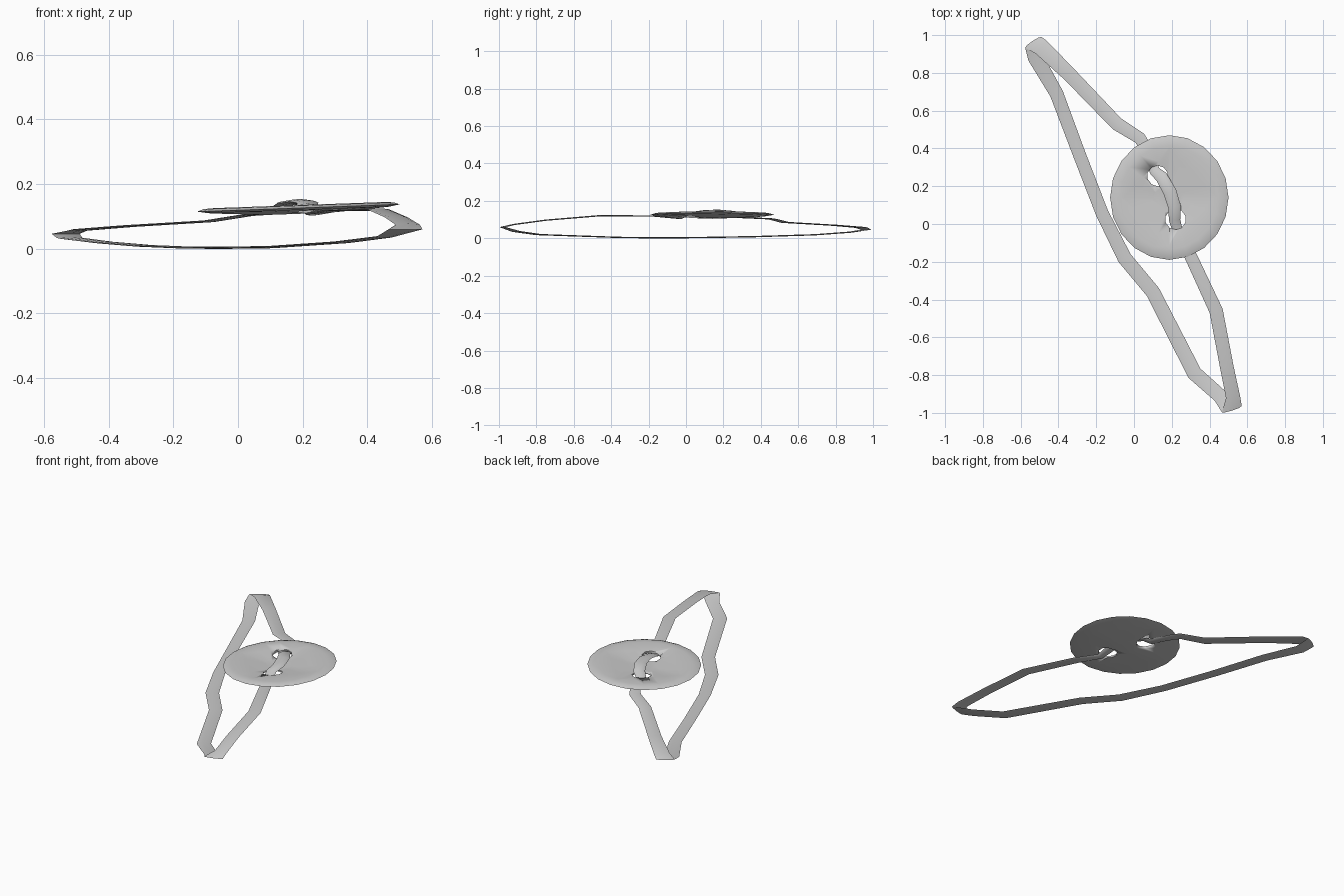
import bpy, bmesh, math
from mathutils import Vector, Matrix

default = bpy.data.objects.get("Cube")
if default:
    bpy.data.objects.remove(default, do_unlink=True)

grey = bpy.data.materials.new("light_grey")
grey.use_nodes = True
GREY = (0.6, 0.6, 0.6, 1)
grey.diffuse_color = GREY
grey.node_tree.nodes["Principled BSDF"].inputs["Base Color"].default_value = GREY


def finish(name, bm, smooth_angle=50):
    bmesh.ops.recalc_face_normals(bm, faces=bm.faces)
    mesh = bpy.data.meshes.new(name)
    bm.to_mesh(mesh)
    bm.free()
    mesh.materials.append(grey)
    obj = bpy.data.objects.new(name, mesh)
    bpy.context.collection.objects.link(obj)
    bpy.ops.object.select_all(action="DESELECT")
    obj.select_set(True)
    bpy.context.view_layer.objects.active = obj
    bpy.ops.object.shade_smooth_by_angle(angle=math.radians(smooth_angle))
    return obj


def bridge(bm, a, b):
    for k in range(len(a)):
        j = (k + 1) % len(a)
        bm.faces.new((a[k], a[j], b[j], b[k]))


# Strap: closed flat band, each point is x, y, z, half width
AXIS = Vector((0.47, -0.88, 0))
PATH = [
    (-0.533, 0.962, 0.046, 0.052), (-0.52, 0.88, 0.033, 0.042), (-0.41, 0.69, 0.019, 0.036),
    (-0.29, 0.37, 0.009, 0.034), (-0.17, 0.06, 0.004, 0.034), (-0.05, -0.18, 0.003, 0.038),
    (0.1, -0.36, 0.005, 0.038), (0.32, -0.79, 0.02, 0.04), (0.455, -0.91, 0.037, 0.038),
    (0.518, -0.98, 0.06, 0.055), (0.525, -0.92, 0.074, 0.038), (0.49, -0.75, 0.097, 0.036),
    (0.435, -0.46, 0.121, 0.036), (0.3, -0.17, 0.119, 0.033), (0.23, -0.03, 0.11, 0.027),
    (0.215, 0.02, 0.132, 0.03), (0.215, 0.09, 0.142, 0.034), (0.19, 0.17, 0.146, 0.035),
    (0.145, 0.25, 0.139, 0.033), (0.11, 0.28, 0.116, 0.028), (0.06, 0.41, 0.106, 0.03),
    (0.03, 0.455, 0.104, 0.033), (-0.09, 0.53, 0.085, 0.036), (-0.34, 0.79, 0.07, 0.038),
    (-0.49, 0.935, 0.058, 0.045),
]


def build_strap():
    bm = bmesh.new()
    points = [Vector(p[:3]) for p in PATH]
    count, sides = len(points), 8
    rings = []
    for i, p in enumerate(points):
        before = p - points[i - 1]
        after = points[(i + 1) % count] - p
        flow = Vector((0, 0, 0))
        for step in (before, after):
            flat = Vector((step.x, step.y, 0)).normalized()
            flow += flat if flat.dot(AXIS) > 0 else -flat
        side = Vector((-flow.y, flow.x, 0)).normalized()
        tangent = before.normalized() + after.normalized()
        normal = tangent.cross(side).normalized()
        # The stitch and the two bends are rounder than the rest
        thick = 0.008 if 14 <= i <= 19 or i in (0, 9) else 0.0035
        ring = []
        for k in range(sides):
            a = math.tau * k / sides
            ring.append(bm.verts.new(p + side * PATH[i][3] * math.cos(a)
                                     + normal * thick * math.sin(a)))
        rings.append(ring)
    for i in range(count):
        bridge(bm, rings[i], rings[(i + 1) % count])
    return finish("strap", bm, 80)


# Button: thin disc, rows are radius, height, how far the ring is squared
PROFILE = [(0.1, -0.018, 1), (0.25, -0.009, 1), (0.29, -0.006, 0), (0.325, 0, 0),
           (0.305, 0.007, 0), (0.27, 0.009, 0), (0.25, 0.006, 1), (0.1, -0.01, 1)]


def build_button():
    bm = bmesh.new()
    sides = 20
    rings = []
    for r, z, square in PROFILE:
        ring = []
        for k in range(sides):
            a = math.tau * k / sides
            c, s = math.cos(a), math.sin(a)
            d = r / (abs(c) + abs(s)) if square else r
            ring.append(bm.verts.new((d * 0.965 * c, d * 1.015 * s, z)))
        rings.append(ring)
    for a, b in zip(rings, rings[1:]):
        bridge(bm, a, b)
    bm.faces.new(rings[0])
    bm.faces.new(rings[-1])
    # Slight tilt, lower toward -x
    bm.transform(Matrix.Translation((0.187, 0.14, 0.126))
                 @ Matrix.Rotation(-0.036, 4, "Y"))
    return finish("button", bm)


def cut_hole(button, x, y):
    bm = bmesh.new()
    bmesh.ops.create_cone(bm, cap_ends=True, segments=10, radius1=0.055, radius2=0.055,
                          depth=0.3, matrix=Matrix.Translation((x, y, 0.12)))
    cutter = finish("hole_cutter", bm)
    cutter.hide_render = True
    bpy.context.view_layer.objects.active = button
    mod = button.modifiers.new("hole", "BOOLEAN")
    mod.operation = "DIFFERENCE"
    mod.solver = "EXACT"
    mod.object = cutter
    bpy.ops.object.modifier_apply(modifier=mod.name)
    bpy.data.objects.remove(cutter, do_unlink=True)


build_strap()
button = build_button()
for x, y in ((0.125, 0.255), (0.22, 0.025)):
    cut_hole(button, x, y)
